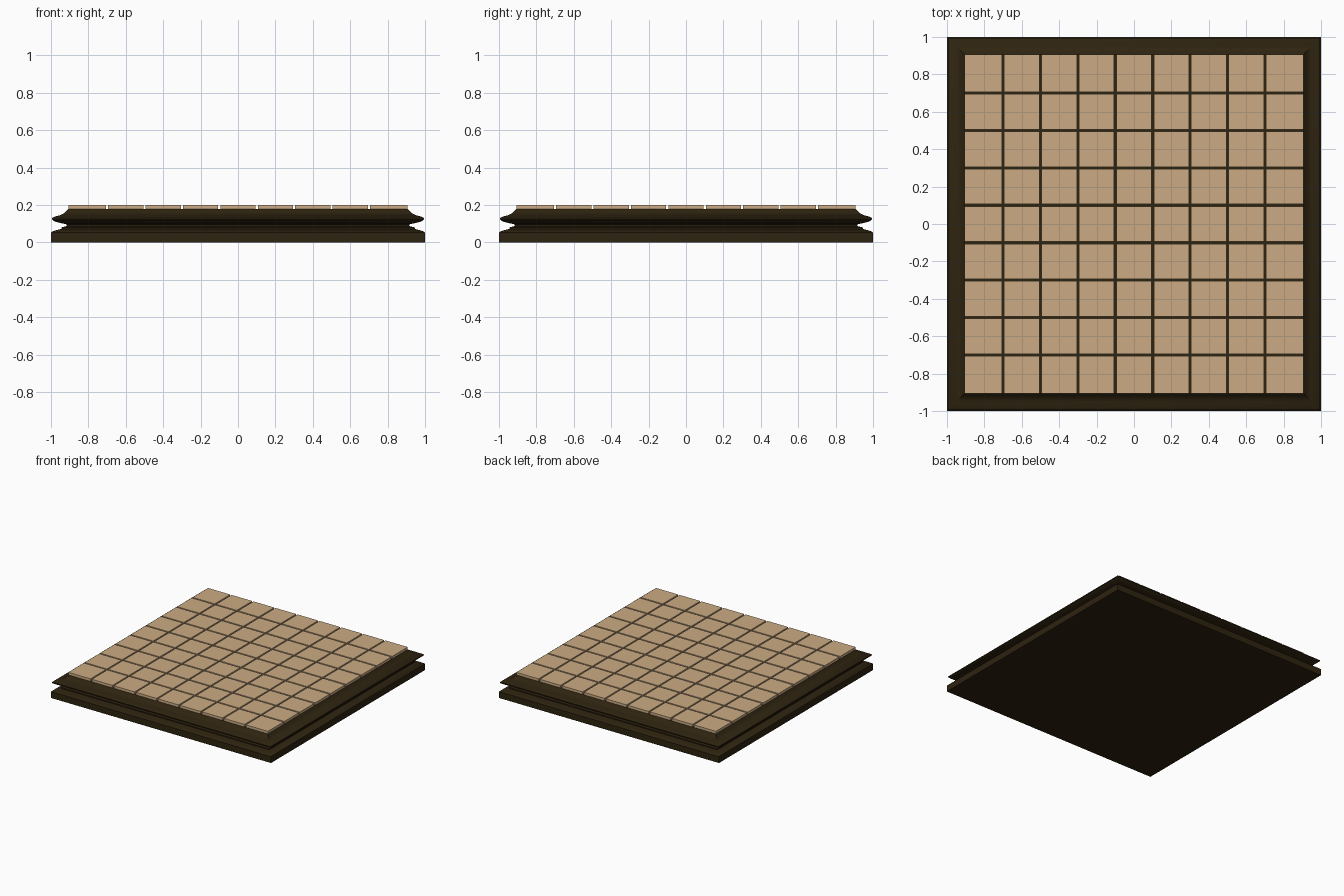
import bpy, bmesh

if "Cube" in bpy.data.objects:
    bpy.data.objects.remove(bpy.data.objects["Cube"])


def material(name, color):
    m = bpy.data.materials.new(name)
    m.diffuse_color = (*color, 1)
    m.use_nodes = True
    m.node_tree.nodes["Principled BSDF"].inputs["Base Color"].default_value = m.diffuse_color
    return m


dark = material("dark wood", (0.027, 0.017, 0.005))
light = material("light wood", (0.60, 0.41, 0.23))


def make_object(name, bm, mat):
    bmesh.ops.recalc_face_normals(bm, faces=bm.faces)
    me = bpy.data.meshes.new(name)
    bm.to_mesh(me)
    bm.free()
    me.materials.append(mat)
    ob = bpy.data.objects.new(name, me)
    bpy.context.collection.objects.link(ob)
    return ob


# Moulded square base: (half width, height) profile swept around four mitred sides
profile = [(1.0, 0), (1.0, 0.052), (0.99, 0.060), (0.965, 0.067), (0.945, 0.072),
           (0.945, 0.080), (0.92, 0.086), (0.915, 0.092), (0.92, 0.098),
           (0.95, 0.104), (0.98, 0.112), (0.994, 0.122), (0.994, 0.130),
           (0.98, 0.138), (0.95, 0.146), (0.93, 0.156), (0.918, 0.168), (0.905, 0.18)]
bm = bmesh.new()
rings = [[bm.verts.new((sx * r, sy * r, z)) for sx, sy in ((-1, -1), (1, -1), (1, 1), (-1, 1))]
         for r, z in profile]
for a, b in zip(rings, rings[1:]):
    for i in range(4):
        j = (i + 1) % 4
        bm.faces.new((a[i], a[j], b[j], b[i]))
bm.faces.new(rings[0])
bm.faces.new(rings[-1])
base = make_object("moulded_base", bm, dark)
bpy.context.view_layer.objects.active = base
base.select_set(True)
bpy.ops.object.shade_smooth_by_angle(angle=0.6)

# Nine by nine grid of raised tiles; the outer ones reach the rim
GAP, EDGE = 0.006, 0.907
spans = []
for i in range(9):
    c = -0.8 + 0.2 * i
    spans.append((-EDGE if i == 0 else c - 0.1 + GAP, EDGE if i == 8 else c + 0.1 - GAP))
bm = bmesh.new()
for x0, x1 in spans:
    for y0, y1 in spans:
        cube = bmesh.ops.create_cube(bm, size=1)["verts"]
        bmesh.ops.scale(bm, vec=(x1 - x0, y1 - y0, 0.021), verts=cube)
        bmesh.ops.translate(bm, vec=((x0 + x1) / 2, (y0 + y1) / 2, 0.1895), verts=cube)
make_object("board_tiles", bm, light)
